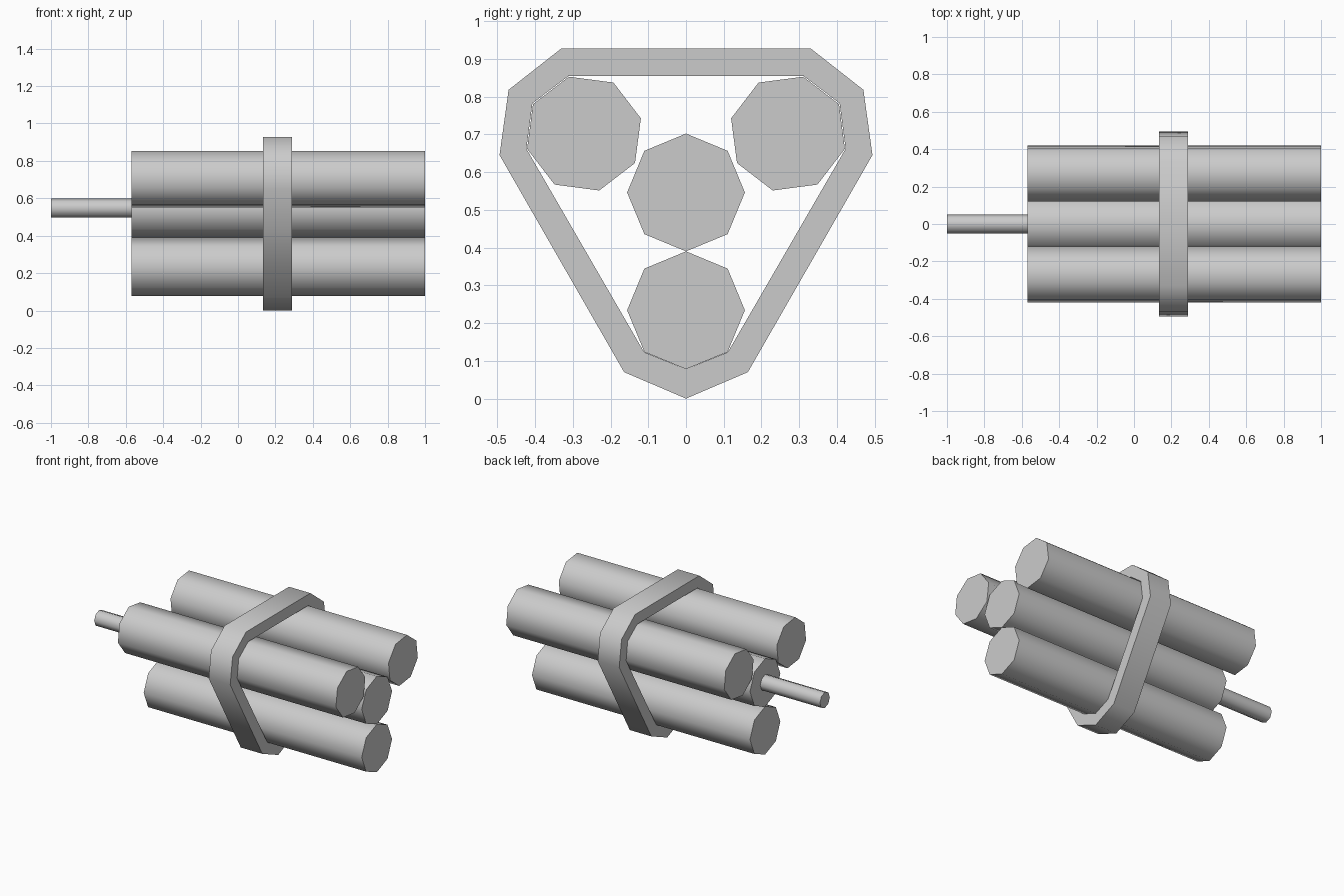
import bpy, bmesh, math

if "Cube" in bpy.data.objects:
    bpy.data.objects.remove(bpy.data.objects["Cube"])

grey = bpy.data.materials.new("light grey")
grey.diffuse_color = (0.6, 0.6, 0.6, 1)
grey.use_nodes = True
grey.node_tree.nodes["Principled BSDF"].inputs["Base Color"].default_value = grey.diffuse_color

R = 0.156            # stick radius
MID_Z = 0.546        # height of the central stick
X0, X1 = -0.57, 1.0  # stick ends


def finish(name, bm):
    bmesh.ops.recalc_face_normals(bm, faces=bm.faces)
    me = bpy.data.meshes.new(name)
    bm.to_mesh(me)
    bm.free()
    me.materials.append(grey)
    ob = bpy.data.objects.new(name, me)
    bpy.context.collection.objects.link(ob)
    bpy.ops.object.select_all(action='DESELECT')
    ob.select_set(True)
    bpy.context.view_layer.objects.active = ob
    bpy.ops.object.shade_smooth_by_angle(angle=math.radians(50))


def octagon(y, z, r, turn=0):
    """Eight points in the YZ plane, first vertex at the top plus a turn."""
    angles = [math.radians(90 + turn + 45 * i) for i in range(8)]
    return [(y + r * math.cos(a), z + r * math.sin(a)) for a in angles]


def prism(name, outline, xa, xb):
    bm = bmesh.new()
    a, b = [[bm.verts.new((x, y, z)) for y, z in outline] for x in (xa, xb)]
    n = len(outline)
    bm.faces.new(a)
    bm.faces.new(b)
    for i in range(n):
        j = (i + 1) % n
        bm.faces.new((a[i], a[j], b[j], b[i]))
    finish(name, bm)


def hollow_prism(name, outer, inner, xa, xb):
    bm = bmesh.new()
    loops = [[bm.verts.new((x, y, z)) for y, z in pts]
             for pts, x in ((outer, xa), (outer, xb), (inner, xb), (inner, xa))]
    n = len(outer)
    for k in range(4):
        p, q = loops[k], loops[(k + 1) % 4]
        for i in range(n):
            j = (i + 1) % n
            bm.faces.new((p[i], p[j], q[j], q[i]))
    finish(name, bm)


# Four sticks: one central, three around it at 120 degree steps
prism("center_stick", octagon(0, MID_Z, R), X0, X1)
for name, direction, turn in (("bottom_stick", -90, 0),
                              ("right_stick", 30, -15),
                              ("left_stick", 150, 15)):
    d = math.radians(direction)
    y = 2 * R * math.cos(d)
    z = MID_Z + 2 * R * math.sin(d)
    prism(name, octagon(y, z, R, turn), X0, X1)

# Fuse on the end of the central stick
prism("fuse", octagon(0, MID_Z + 0.001, 0.051), -1.0, X0)

# Strap wrapped round the bundle, half profile mirrored across y = 0
outer_half = [(0.331, 0.927), (0.47, 0.818), (0.494, 0.645), (0.164, 0.07)]
inner_half = [(0.311, 0.855), (0.407, 0.782), (0.423, 0.662), (0.111, 0.123)]


def mirrored(half, bottom):
    return half + [(0, bottom)] + [(-y, z) for y, z in reversed(half)]


hollow_prism("strap", mirrored(outer_half, 0.0), mirrored(inner_half, 0.078),
             0.135, 0.29)
